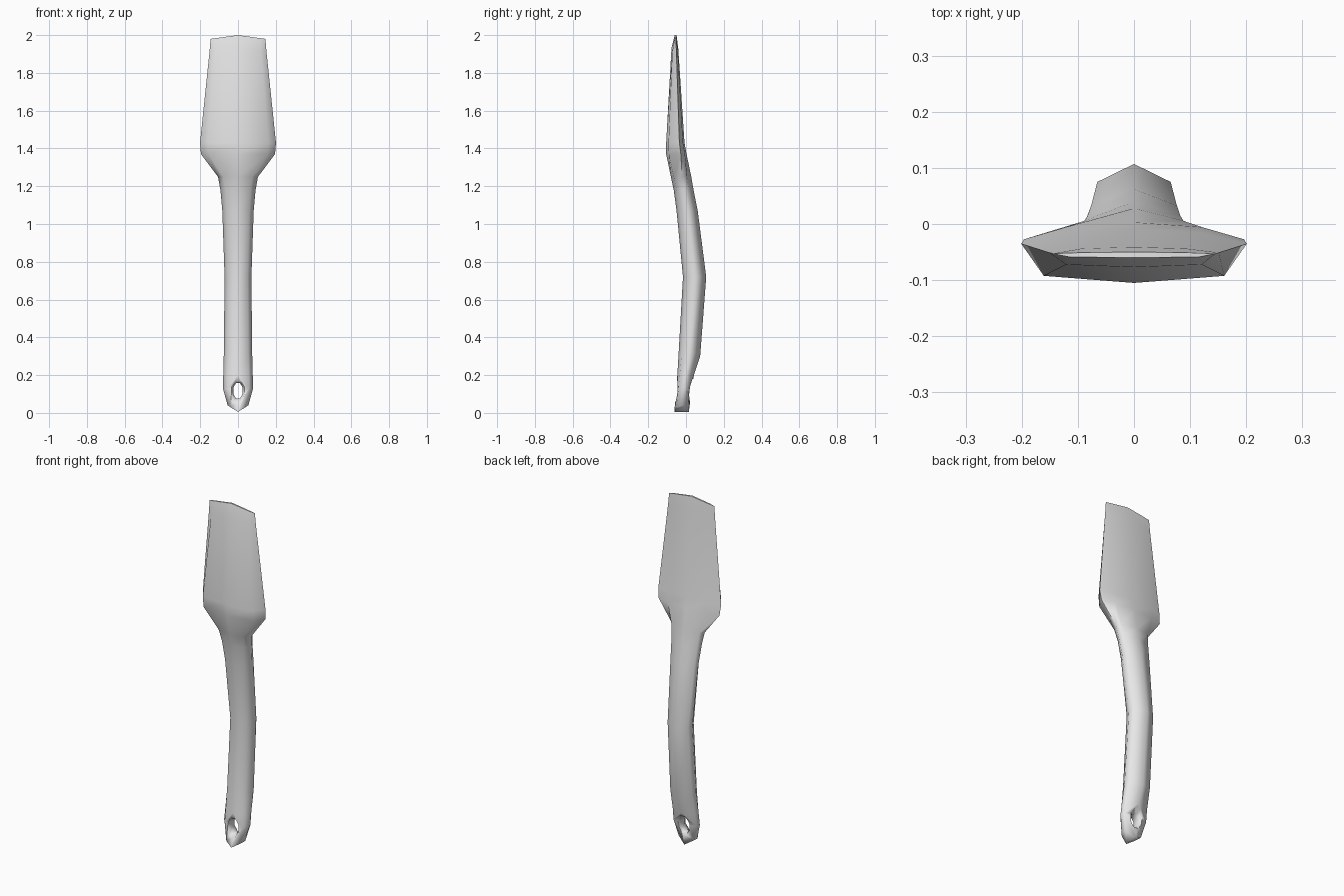
import bpy, bmesh, math

if "Cube" in bpy.data.objects:
    bpy.data.objects.remove(bpy.data.objects["Cube"])

silicone = bpy.data.materials.new("grey")
silicone.diffuse_color = (0.8, 0.8, 0.8, 1)
silicone.use_nodes = True
silicone.node_tree.nodes["Principled BSDF"].inputs["Base Color"].default_value = silicone.diffuse_color

# Stations: centre z, edge z, half width, front y, back y, blade amount (0 handle, 1 blade)
STATIONS = [
    (0.005, 0.04, 0.055, -0.062, 0.015, 0),
    (0.12, 0.13, 0.080, -0.052, 0.030, 0),
    (0.20, 0.20, 0.078, -0.046, 0.042, 0),
    (0.30, 0.32, 0.075, -0.040, 0.075, 0),
    (0.72, 0.72, 0.071, -0.016, 0.107, 0),
    (1.07, 1.07, 0.083, -0.050, 0.062, 0),
    (1.18, 1.18, 0.093, -0.065, 0.040, 0.1),
    (1.25, 1.25, 0.106, -0.080, 0.028, 0.3),
    (1.37, 1.37, 0.196, -0.105, 0.003, 1),
    (1.43, 1.43, 0.201, -0.105, -0.008, 1),
    (1.93, 1.91, 0.151, -0.077, -0.041, 1),
    (2.00, 1.98, 0.145, -0.060, -0.050, 1),
]


def section(bm, zc, ze, w, yf, yb, k):
    """Ring of eight points: front ridge, right side, back ridge, left side."""
    def mix(a, b):
        return a + (b - a) * k
    d = yb - yf
    half = [  # x fraction, y fraction
        (0, 0),
        (mix(0.72, 0.80), mix(0.15, 0.13)),
        (1, mix(0.48, 0.72)),
        (mix(0.92, 0.62), mix(0.74, 0.92)),
        (0, 1),
    ]
    ring = half + [(-x, y) for x, y in half[3:0:-1]]
    return [bm.verts.new((x * w, yf + y * d, zc + (ze - zc) * abs(x)))
            for x, y in ring]


# Spatula body: one skin through all stations
bm = bmesh.new()
rings = [section(bm, *s) for s in STATIONS]
for lo, hi in zip(rings, rings[1:]):
    for i in range(8):
        j = (i + 1) % 8
        bm.faces.new((lo[i], lo[j], hi[j], hi[i]))
for r in (rings[0], rings[-1]):
    for idx in ((0, 1, 3, 4), (1, 2, 3), (0, 4, 5, 7), (5, 6, 7)):
        bm.faces.new([r[i] for i in idx])
bmesh.ops.recalc_face_normals(bm, faces=bm.faces)
mesh = bpy.data.meshes.new("spatula")
bm.to_mesh(mesh)
bm.free()
spatula = bpy.data.objects.new("spatula", mesh)
bpy.context.collection.objects.link(spatula)
mesh.materials.append(silicone)

# Hanging hole: hourglass cutter, flared at front and back
bm = bmesh.new()
loops = []
for y, rx, rz in ((-0.09, 0.060, 0.080), (-0.025, 0.027, 0.044),
                  (0.0, 0.027, 0.044), (0.08, 0.075, 0.095)):
    loops.append([bm.verts.new((rx * math.cos(a), y, 0.117 + rz * math.sin(a)))
                  for a in (math.tau * (i + 0.5) / 8 for i in range(8))])
for a, b in zip(loops, loops[1:]):
    for i in range(8):
        j = (i + 1) % 8
        bm.faces.new((a[i], a[j], b[j], b[i]))
bm.faces.new(loops[0])
bm.faces.new(loops[-1])
bmesh.ops.recalc_face_normals(bm, faces=bm.faces)
cut_mesh = bpy.data.meshes.new("hole_cutter")
bm.to_mesh(cut_mesh)
bm.free()
cut_mesh.materials.append(silicone)
cutter = bpy.data.objects.new("hole_cutter", cut_mesh)
bpy.context.collection.objects.link(cutter)
cutter.hide_render = True

bpy.context.view_layer.objects.active = spatula
spatula.select_set(True)
mod = spatula.modifiers.new("hanging_hole", 'BOOLEAN')
mod.operation = 'DIFFERENCE'
mod.solver = 'EXACT'
mod.object = cutter
bpy.ops.object.modifier_apply(modifier=mod.name)
bpy.data.objects.remove(cutter)

bpy.ops.object.shade_smooth_by_angle(angle=math.radians(75))
